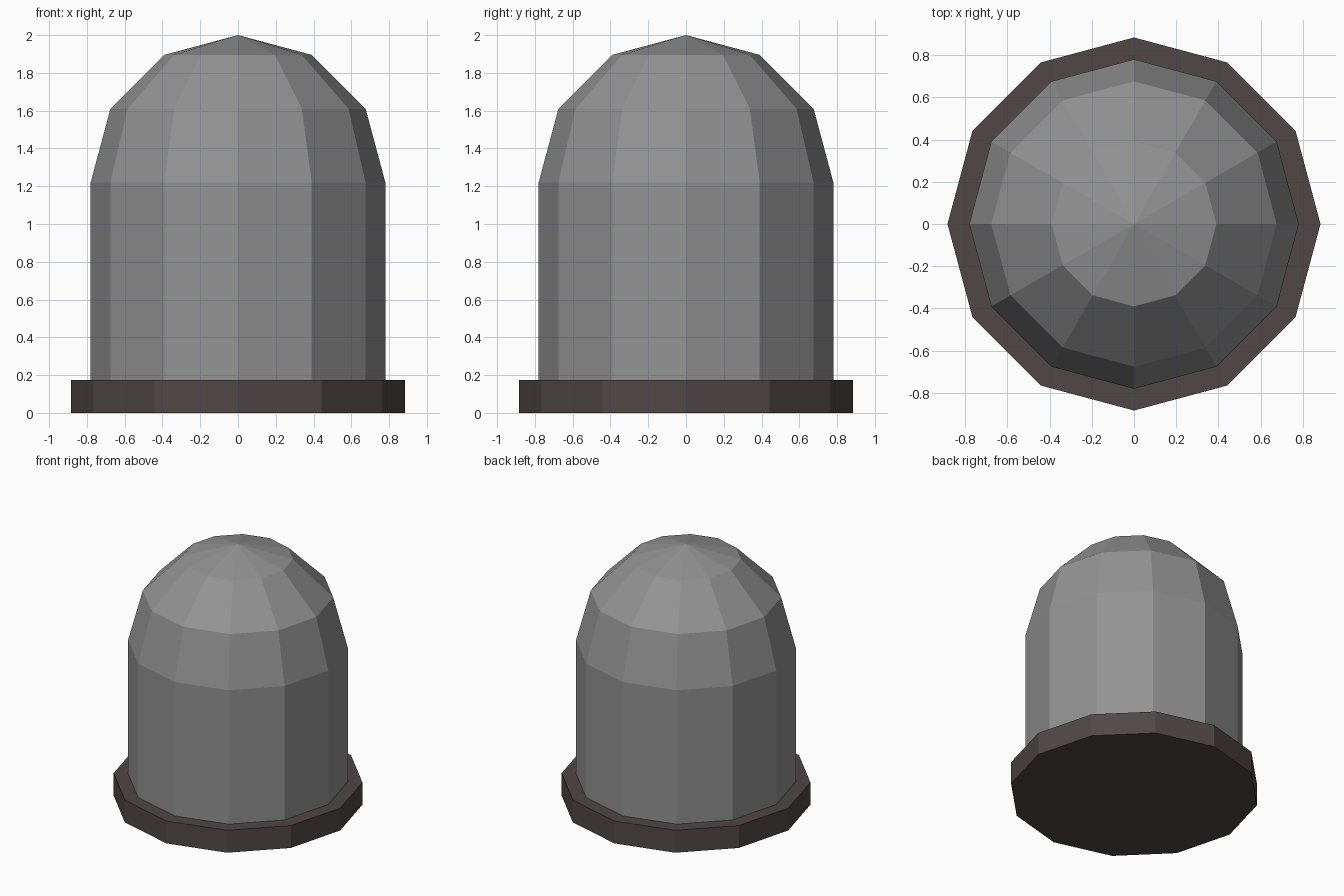
import bpy, bmesh, math

if "Cube" in bpy.data.objects:
    bpy.data.objects.remove(bpy.data.objects["Cube"])

SIDES = 12


def material(name, rgb):
    m = bpy.data.materials.new(name)
    m.diffuse_color = (*rgb, 1.0)
    m.use_nodes = True
    m.node_tree.nodes["Principled BSDF"].inputs["Base Color"].default_value = m.diffuse_color
    return m


def lathe(name, profile, mat):
    """Flat-shaded turned solid; a radius of 0 makes an apex."""
    bm = bmesh.new()
    rings = []
    for r, z in profile:
        if r == 0:
            rings.append([bm.verts.new((0, 0, z))] * SIDES)
        else:
            rings.append([bm.verts.new((r * math.cos(2 * math.pi * i / SIDES),
                                        r * math.sin(2 * math.pi * i / SIDES), z))
                          for i in range(SIDES)])
    for a, b in zip(rings, rings[1:]):
        for i in range(SIDES):
            j = (i + 1) % SIDES
            bm.faces.new(list(dict.fromkeys((a[i], a[j], b[j], b[i]))))
    # close the open ends
    for ring in (rings[0], rings[-1]):
        if len(set(ring)) > 1:
            bm.faces.new(ring)
    bmesh.ops.recalc_face_normals(bm, faces=bm.faces)
    mesh = bpy.data.meshes.new(name)
    bm.to_mesh(mesh)
    bm.free()
    mesh.materials.append(mat)
    obj = bpy.data.objects.new(name, mesh)
    bpy.context.collection.objects.link(obj)
    return obj


grey = material("mid grey", (0.29, 0.29, 0.29))
brown = material("dark brown grey", (0.082, 0.063, 0.062))

# Base flange
lathe("base_flange", [(0.883, 0), (0.883, 0.175)], brown)

# Straight body with a faceted hemispherical cap
R, SPRING = 0.78, 1.22
dome = [(R * math.cos(math.radians(a)), SPRING + R * math.sin(math.radians(a)))
        for a in (0, 30, 60)]
lathe("domed_body", [(R, 0.175)] + dome + [(0, SPRING + R)], grey)
